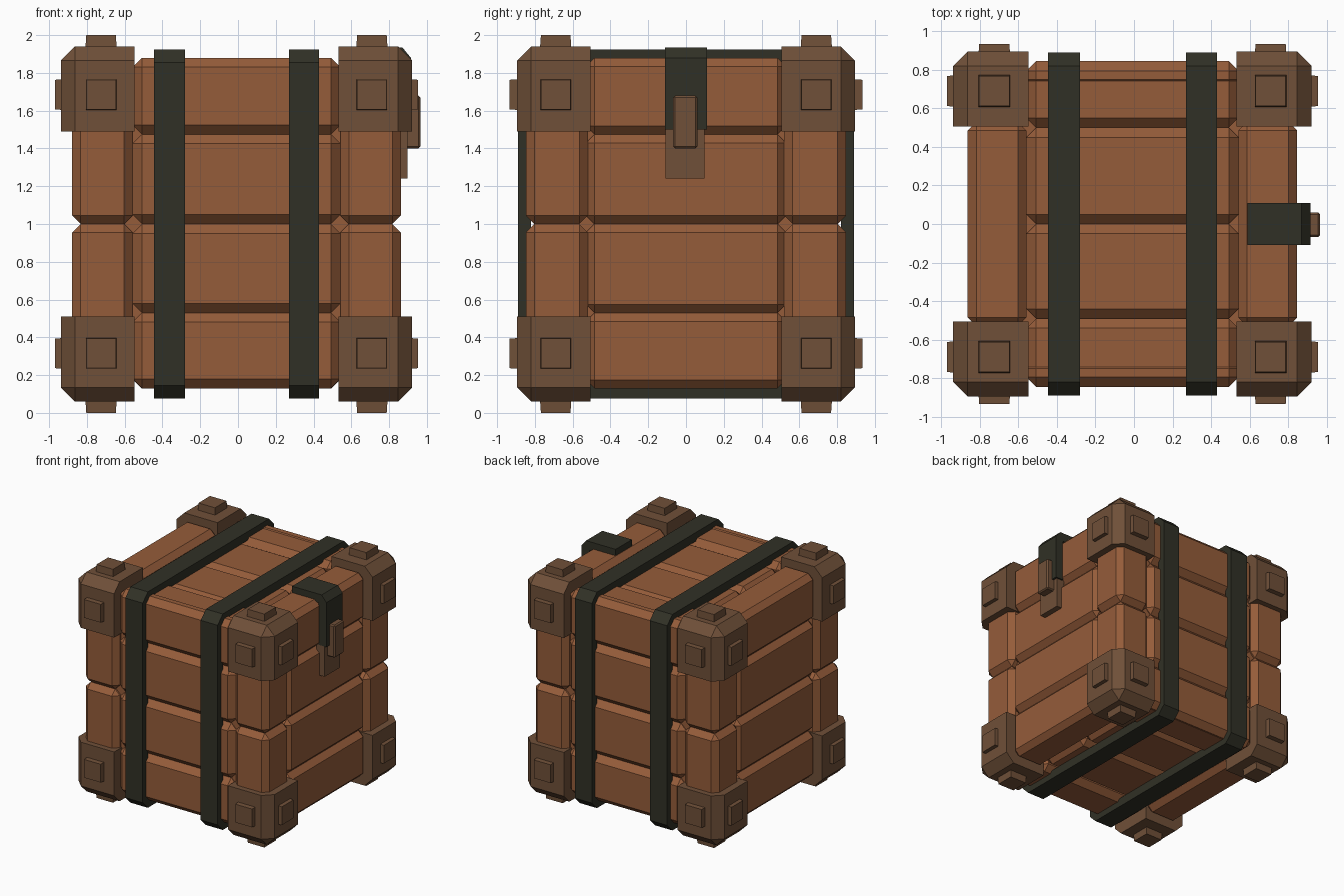
import bpy, bmesh
from itertools import product
from mathutils import Vector

if "Cube" in bpy.data.objects:
    bpy.data.objects.remove(bpy.data.objects["Cube"], do_unlink=True)

CX = -0.008   # crate centre line
MID = 1.0     # mid height


def material(name, rgb):
    m = bpy.data.materials.new(name)
    m.use_nodes = True
    m.diffuse_color = (*rgb, 1)
    m.node_tree.nodes["Principled BSDF"].inputs["Base Color"].default_value = (*rgb, 1)
    return m


WOOD = material("orange wood", (0.30, 0.107, 0.042))
BRACKET = material("dull brown bracket", (0.16, 0.08, 0.04))
STRAP = material("dark olive strap", (0.03, 0.03, 0.019))


def finish(name, bm, mat):
    bmesh.ops.recalc_face_normals(bm, faces=bm.faces)
    mesh = bpy.data.meshes.new(name)
    bm.to_mesh(mesh)
    bm.free()
    mesh.materials.append(mat)
    ob = bpy.data.objects.new(name, mesh)
    bpy.context.collection.objects.link(ob)
    return ob


def box(name, xs, ys, zs, mat, bevel=0.0, pick=None):
    """Box from three ranges; pick(offset) chooses which edges are chamfered."""
    lo, hi = (Vector(f(r) for r in (xs, ys, zs)) for f in (min, max))
    centre, size = (lo + hi) / 2, hi - lo
    bm = bmesh.new()
    bmesh.ops.create_cube(bm, size=1)
    edges = [e for e in bm.edges
             if pick is None or pick((e.verts[0].co + e.verts[1].co) / 2)]
    for v in bm.verts:
        v.co = centre + v.co * size
    if bevel:
        bmesh.ops.bevel(bm, geom=edges, offset=bevel, segments=1,
                        affect='EDGES', profile=0.5)
    return finish(name, bm, mat)


def span(sign, a, b, centre=0.0):
    return (centre + sign * a, centre + sign * b)


# Inner body behind the grooves
box("crate_core", span(1, -0.79, 0.79, CX), (-0.79, 0.79), (0.21, 1.79), WOOD)

# Horizontal planks on the front, back and both ends
levels = [0.13, 0.53, 1.0, 1.475, 1.88]
for i, (z0, z1) in enumerate(zip(levels, levels[1:])):
    for s, side in ((-1, "front"), (1, "back")):
        box(f"{side}_plank_{i}", (CX - 0.55, CX + 0.55), span(s, 0.7, 0.845),
            (z0, z1), WOOD, 0.05)
    for s, side in ((-1, "right"), (1, "left")):
        inner = 0.55 if i in (0, 3) else 0.7
        box(f"{side}_end_plank_{i}", span(s, inner, 0.855, CX), (-0.53, 0.53),
            (z0, z1), WOOD, 0.045)

# Planks on the lid and underside, the middle ones slightly sunk
rows = [-0.835, -0.49, 0.0, 0.5, 0.835]
for i, (y0, y1) in enumerate(zip(rows, rows[1:])):
    for s, side in ((-1, "bottom"), (1, "top")):
        outer = 0.85 if i in (1, 2) else 0.872
        box(f"{side}_plank_{i}", (CX - 0.55, CX + 0.55), (y0, y1),
            span(s, 0.7, outer, MID), WOOD, 0.05)

# Corner posts in two halves, with brackets and studs at all eight corners
for sx, sy, sz in product((-1, 1), repeat=3):
    tag = "_".join(("left" if sx > 0 else "right", "back" if sy > 0 else "front",
                    "top" if sz > 0 else "bottom"))
    box(f"post_{tag}", span(sx, 0.55, 0.87, CX), span(sy, 0.52, 0.848),
        span(sz, 0, 0.875, MID), WOOD, 0.045)

    def outer_edge(p, s=(sx, sy, sz)):
        return sum(p[k] * s[k] > 0.1 for k in range(3)) == 2 and \
            all(p[k] * s[k] > -0.1 for k in range(3))

    box(f"bracket_{tag}", span(sx, 0.54, 0.93, CX), span(sy, 0.505, 0.895),
        span(sz, 0.49, 0.94, MID), BRACKET, 0.075, outer_edge)

    # Square studs, slightly narrower at the outer face
    signs, centre = (sx, sy, sz), (0.717, 0.69, 0.685)
    tips, base = (0.962, 0.935, 1.0), (CX, 0, MID)
    for axis in range(3):
        ranges = [span(signs[k], centre[k] - 0.085, centre[k] + 0.085, base[k])
                  for k in range(3)]
        ranges[axis] = span(signs[axis], tips[axis] - 0.1, tips[axis], base[axis])
        stud = box(f"stud_{'xyz'[axis]}_{tag}", *ranges, BRACKET)
        middle = Vector(sum(r) / 2 for r in ranges)
        for v in stud.data.vertices:
            if (v.co[axis] - middle[axis]) * signs[axis] > 0:
                for k in range(3):
                    if k != axis:
                        v.co[k] = middle[k] + (v.co[k] - middle[k]) * 0.92


# Two closed straps wrapped around the crate
def chamfered_loop(half_y, half_z, cut):
    pts = []
    for sy, sz in ((1, 1), (-1, 1), (-1, -1), (1, -1)):
        pair = [(sy * half_y, sz * (half_z - cut)), (sy * (half_y - cut), sz * half_z)]
        pts += pair if sy * sz > 0 else pair[::-1]
    return pts


def strap(name, x0, x1):
    bm = bmesh.new()
    rings = []
    for x, profile in ((x0, (0.89, 0.925, 0.07)), (x1, (0.89, 0.925, 0.07)),
                       (x1, (0.82, 0.85, 0.05)), (x0, (0.82, 0.85, 0.05))):
        rings.append([bm.verts.new((x, y, MID + z)) for y, z in chamfered_loop(*profile)])
    for a, b in zip(rings, rings[1:] + rings[:1]):
        for i in range(8):
            j = (i + 1) % 8
            bm.faces.new((a[i], a[j], b[j], b[i]))
    finish(name, bm, STRAP)


strap("right_strap", -0.445, -0.28)
strap("left_strap", 0.27, 0.43)

# Latch: bent hasp over the lid edge, lower plate and buckle
hasp = [(0.59, 1.86), (0.59, 1.935), (0.87, 1.935), (0.915, 1.88), (0.915, 1.5),
        (0.84, 1.5), (0.84, 1.86)]
bm = bmesh.new()
ends = [[bm.verts.new((x, y, z)) for x, z in hasp] for y in (-0.11, 0.11)]
for ring in ends:
    bm.faces.new(ring)
for i in range(len(hasp)):
    j = (i + 1) % len(hasp)
    bm.faces.new((ends[0][i], ends[0][j], ends[1][j], ends[1][i]))
finish("latch_hasp", bm, STRAP)
box("latch_plate", (0.82, 0.897), (-0.108, 0.098), (1.24, 1.51), BRACKET)
box("latch_buckle", (0.86, 0.965), (-0.068, 0.06), (1.4, 1.68), BRACKET, 0.01)
